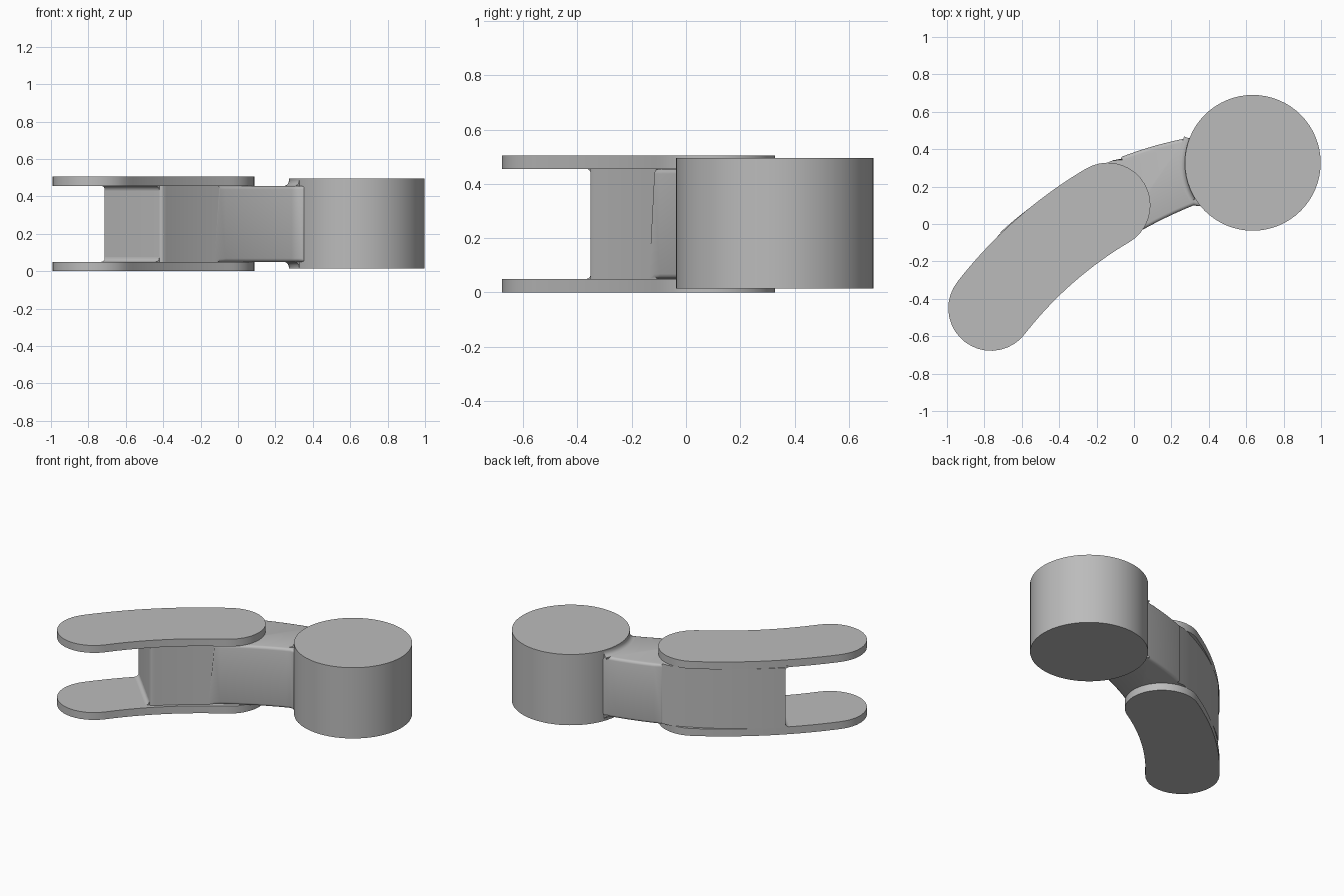
import bpy, bmesh, math
from mathutils import Vector

cube = bpy.data.objects.get("Cube")
if cube:
    bpy.data.objects.remove(cube)

grey = bpy.data.materials.new("plain grey")
grey.use_nodes = True
colour = (0.5, 0.5, 0.5, 1)
grey.diffuse_color = colour
grey.node_tree.nodes["Principled BSDF"].inputs["Base Color"].default_value = colour

ARM_LOW, ARM_HIGH = 0.05, 0.455


def finish(bm, name):
    bmesh.ops.recalc_face_normals(bm, faces=bm.faces)
    mesh = bpy.data.meshes.new(name)
    bm.to_mesh(mesh)
    bm.free()
    obj = bpy.data.objects.new(name, mesh)
    bpy.context.collection.objects.link(obj)
    mesh.materials.append(grey)
    bpy.ops.object.select_all(action='DESELECT')
    obj.select_set(True)
    bpy.context.view_layer.objects.active = obj
    bpy.ops.object.shade_smooth_by_angle(angle=math.radians(35))
    return obj


def extrude(outline, low, high):
    bm = bmesh.new()
    face = bm.faces.new([bm.verts.new((p[0], p[1], low)) for p in outline])
    geom = bmesh.ops.extrude_face_region(bm, geom=[face])["geom"]
    top = [v for v in geom if isinstance(v, bmesh.types.BMVert)]
    bmesh.ops.translate(bm, verts=top, vec=(0, 0, high - low))
    return bm


def arc_circle(a, b, c):
    """Centre, radius, start angle and sweep of the arc through three points."""
    (ax, ay), (bx, by), (cx, cy) = a, b, c
    d = 2 * (ax * (by - cy) + bx * (cy - ay) + cx * (ay - by))
    a2, b2, c2 = (x * x + y * y for x, y in (a, b, c))
    ux = (a2 * (by - cy) + b2 * (cy - ay) + c2 * (ay - by)) / d
    uy = (a2 * (cx - bx) + b2 * (ax - cx) + c2 * (bx - ax)) / d
    start = math.atan2(ay - uy, ax - ux)
    sweep = math.atan2(cy - uy, cx - ux) - start
    sweep = (sweep + math.pi) % (2 * math.pi) - math.pi
    return Vector((ux, uy)), math.hypot(ax - ux, ay - uy), start, sweep


def turn(centre, radius, start, sweep, steps):
    return [centre + radius * Vector((math.cos(start + sweep * i / steps),
                                      math.sin(start + sweep * i / steps)))
            for i in range(steps + 1)]


def sweep_strip(name, sections):
    """Solid strip through matching cross-sections."""
    bm = bmesh.new()
    rings = [[bm.verts.new(p) for p in s] for s in sections]
    n = len(rings[0])
    for r, s in zip(rings, rings[1:]):
        for i in range(n):
            j = (i + 1) % n
            bm.faces.new((r[i], r[j], s[j], s[i]))
    bm.faces.new(rings[0])
    bm.faces.new(rings[-1])
    return finish(bm, name)


def fillet_profile(r, z, up):
    """Concave corner: (outward distance, height) pairs."""
    curve = [(r * (1 - math.sin(t)), z + up * r * (1 - math.cos(t)))
             for t in (math.pi / 2 * i / 5 for i in range(6))]
    return curve + [(-0.02, z + up * r), (-0.02, z - up * 0.01), (r, z - up * 0.01)]


# Curved fork plates with round ends
centre, radius, start, sweep = arc_circle((-0.765, -0.45), (-0.478, -0.145), (-0.14, 0.1))
half = 0.228
first = centre + radius * Vector((math.cos(start), math.sin(start)))
last = centre + radius * Vector((math.cos(start + sweep), math.sin(start + sweep)))
outline = turn(centre, radius + half, start, sweep, 20)
outline += turn(last, half, start + sweep, -math.pi, 18)[1:-1]
outline += turn(centre, radius - half, start + sweep, -sweep, 20)
outline += turn(first, half, start + math.pi, -math.pi, 18)[1:-1]
for name, low in (("lower_plate", 0), ("upper_plate", 0.455)):
    finish(extrude(outline, low, low + 0.05), name)

# Round boss at the end of the arm
boss_centre, boss_radius = Vector((0.635, 0.327)), 0.363
finish(extrude(turn(boss_centre, boss_radius, 0, 2 * math.pi, 64)[:-1], 0.015, 0.495), "boss")

# Curved arm between the plates and the boss
outer = turn(*arc_circle((-0.715, -0.045), (-0.2, 0.302), (0.3, 0.462)), 24)
inner = turn(*arc_circle((-0.41, -0.36), (-0.03, -0.075), (0.32, 0.1)), 24)
flare = [Vector((0.345, 0.095)), Vector((0.45, 0.12))]
bm = extrude(outer + [Vector((0.45, 0.48))] + flare[::-1] + inner[::-1], ARM_LOW, ARM_HIGH)
bmesh.ops.recalc_face_normals(bm, faces=bm.faces)
rounded = []
for e in bm.edges:
    a, b = (v.co for v in e.verts)
    level = abs(a.z - b.z) < 0.001
    exposed = level and min(a.x, b.x) > -0.1 and max(a.x, b.x) < 0.4
    corner = not level and (a.xy - inner[0]).length < 0.01
    if exposed or corner:
        rounded.append(e)
bmesh.ops.bevel(bm, geom=rounded, offset=0.018, segments=3, profile=0.5, affect='EDGES')
finish(bm, "arm")

# Fillets where the arm meets the plates and the boss
end_a, end_b = outer[0], inner[0]
along = (end_b - end_a).normalized()
outward = Vector((along.y, -along.x))
if outward.x > 0:
    outward = -outward
for label, z, up in (("lower", ARM_LOW, 1), ("upper", ARM_HIGH, -1)):
    profile = fillet_profile(0.025, z, up)
    sweep_strip(label + "_end_fillet",
                [[(*(p + outward * d), h) for d, h in profile]
                 for p in (end_a + along * 0.005, end_b - along * 0.015)])
    profile = fillet_profile(0.03, z, -up)
    sections = []
    for i in range(13):
        angle = math.radians(159 + 53 * i / 12)
        ray = Vector((math.cos(angle), math.sin(angle)))
        sections.append([(*(boss_centre + ray * (boss_radius + d)), h) for d, h in profile])
    sweep_strip(label + "_boss_fillet", sections)
